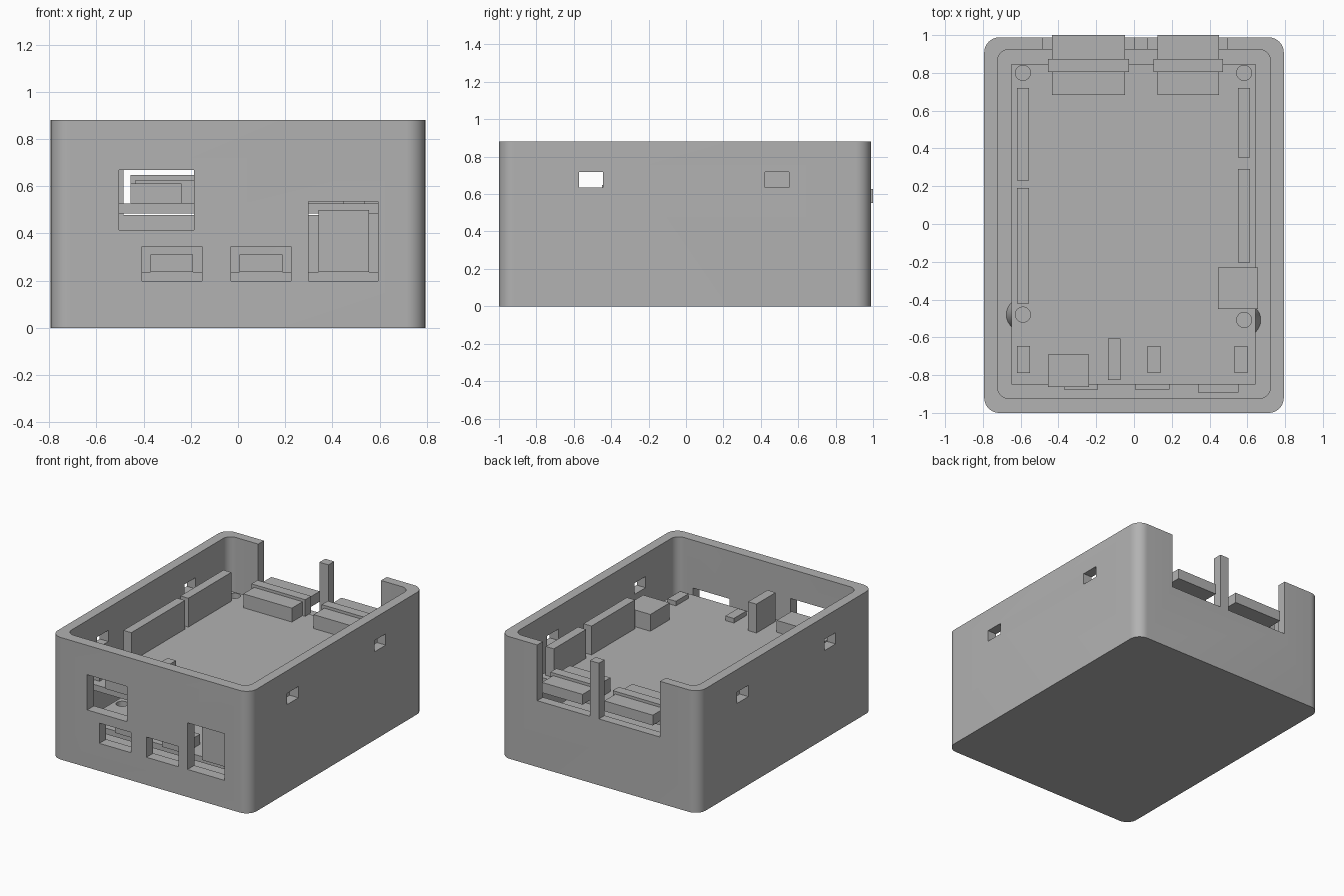
import bpy, bmesh, math

cube = bpy.data.objects.get("Cube")
if cube:
    bpy.data.objects.remove(cube, do_unlink=True)

grey = bpy.data.materials.new("plain_grey")
grey.use_nodes = True
COLOUR = (0.445, 0.445, 0.445, 1)
grey.diffuse_color = COLOUR
grey.node_tree.nodes["Principled BSDF"].inputs["Base Color"].default_value = COLOUR


def make(name, bm):
    bmesh.ops.recalc_face_normals(bm, faces=bm.faces)
    mesh = bpy.data.meshes.new(name)
    bm.to_mesh(mesh)
    bm.free()
    mesh.materials.append(grey)
    ob = bpy.data.objects.new(name, mesh)
    bpy.context.collection.objects.link(ob)
    return ob


def add_box(bm, x, y, z):
    """Box from three (low, high) ranges."""
    verts = bmesh.ops.create_cube(bm, size=1)["verts"]
    for v in verts:
        for i, (lo, hi) in enumerate((x, y, z)):
            v.co[i] = lo if v.co[i] < 0 else hi
    return verts


def boxes(name, *ranges):
    bm = bmesh.new()
    for r in ranges:
        add_box(bm, *r)
    return make(name, bm)


def rounded_box(name, x, y, z, radius):
    bm = bmesh.new()
    add_box(bm, x, y, z)
    upright = [e for e in bm.edges if abs(e.verts[0].co.z - e.verts[1].co.z) > 0.01]
    bmesh.ops.bevel(bm, geom=upright, offset=radius, segments=10,
                    profile=0.5, affect='EDGES')
    return make(name, bm)


def posts(name, spots, z, r_base, r_top):
    bm = bmesh.new()
    for x, y in spots:
        ring = bmesh.ops.create_cone(bm, cap_ends=True, segments=32, radius1=r_base,
                                     radius2=r_top, depth=z[1] - z[0])["verts"]
        bmesh.ops.translate(bm, verts=ring, vec=(x, y, sum(z) / 2))
    return make(name, bm)


def cut(ob, *cutters):
    """Subtract the cutters, keep the result and drop the cutters."""
    for c in cutters:
        c.hide_render = True
        mod = ob.modifiers.new("cut", 'BOOLEAN')
        mod.operation, mod.solver, mod.object = 'DIFFERENCE', 'EXACT', c
    bpy.context.view_layer.update()
    done = ob.evaluated_get(bpy.context.evaluated_depsgraph_get())
    mesh = bpy.data.meshes.new_from_object(done)
    ob.modifiers.clear()
    ob.data = mesh
    for c in cutters:
        bpy.data.objects.remove(c, do_unlink=True)


def smooth(ob):
    bpy.ops.object.select_all(action='DESELECT')
    ob.select_set(True)
    bpy.context.view_layer.objects.active = ob
    bpy.ops.object.shade_smooth_by_angle(angle=math.radians(30))


# Open-topped case with port windows, side slots and rear notches
case = rounded_box("case", (-0.793, 0.793), (-1, 0.988), (0, 0.88), 0.08)
cavity = rounded_box("cavity", (-0.723, 0.723), (-0.923, 0.923), (0.07, 1), 0.06)
front = (-1.1, -0.9)
windows = boxes("windows",
                ((-0.503, -0.186), front, (0.414, 0.668)),
                ((-0.406, -0.152), front, (0.199, 0.345)),
                ((-0.03, 0.224), front, (0.199, 0.345)),
                ((0.298, 0.592), front, (0.199, 0.535)))
slots = boxes("slots", *[((-1, 1), y, (0.636, 0.717))
                         for y in ((-0.572, -0.444), (0.422, 0.55))])
notches = boxes("notches", *[(x, (0.9, 1.1), (0.478, 1))
                             for x in ((-0.485, 0.003), (0.075, 0.495))])
cut(case, cavity, windows, slots, notches)
smooth(case)

# Two stacked circuit boards with mounting holes
LOW, HIGH = 0.237, 0.527
front_holes = [(-0.588, -0.48), (0.583, -0.508)]
rear_holes = [(-0.588, 0.8), (0.583, 0.8)]
for name, top in (("lower_board", LOW), ("upper_board", HIGH)):
    board = boxes(name, ((-0.648, 0.642), (-0.85, 0.847), (top - 0.043, top)))
    cut(board, posts("drill", front_holes + rear_holes, (top - 0.1, top + 0.1), 0.04, 0.04))

# Standoffs under the lower board
smooth(posts("front_standoffs", front_holes, (0.07, LOW - 0.043), 0.088, 0.06))
smooth(posts("rear_standoffs", rear_holes, (0.07, LOW - 0.043), 0.045, 0.045))

# Pin headers along both sides of the upper board
tall = (HIGH, 0.735)
boxes("right_headers", *[((-0.62, -0.557), y, tall) for y in ((-0.42, 0.19), (0.23, 0.72))])
boxes("left_headers", *[((0.55, 0.615), y, tall) for y in ((-0.205, 0.29), (0.352, 0.72))])
boxes("middle_header", ((-0.138, -0.072), (-0.825, -0.605), tall))

# Small buttons near the front edge
boxes("front_buttons", *[((x - 0.034, x + 0.034), (-0.79, -0.647), (HIGH, 0.56))
                         for x in (-0.585, 0.105, 0.567)])

# Sockets on the upper board
boxes("front_socket", ((-0.456, -0.239), (-0.862, -0.692), (HIGH, 0.612)))
boxes("side_socket", ((0.445, 0.657), (-0.45, -0.23), (HIGH, 0.648)))

# Rear connectors: inner block, flange and protruding shell
for name, lo, hi in (("wide", -0.435, -0.048), ("narrow", 0.125, 0.45)):
    boxes(name + "_rear_block", ((lo, hi), (0.682, 0.81), (HIGH, 0.627)))
    boxes(name + "_rear_flange", ((lo - 0.021, hi + 0.021), (0.804, 0.873), (HIGH, 0.647)))
    boxes(name + "_rear_shell", ((lo, hi), (0.86, 1), (0.553, 0.627)))

# Ports on the lower board
for name, x, y, top in (("right_port", (-0.37, -0.19), (-0.875, -0.7), 0.31),
                        ("middle_port", (0.006, 0.188), (-0.875, -0.7), 0.31),
                        ("left_port", (0.34, 0.554), (-0.893, -0.6), 0.5)):
    boxes(name, (x, y, (LOW, top)))
